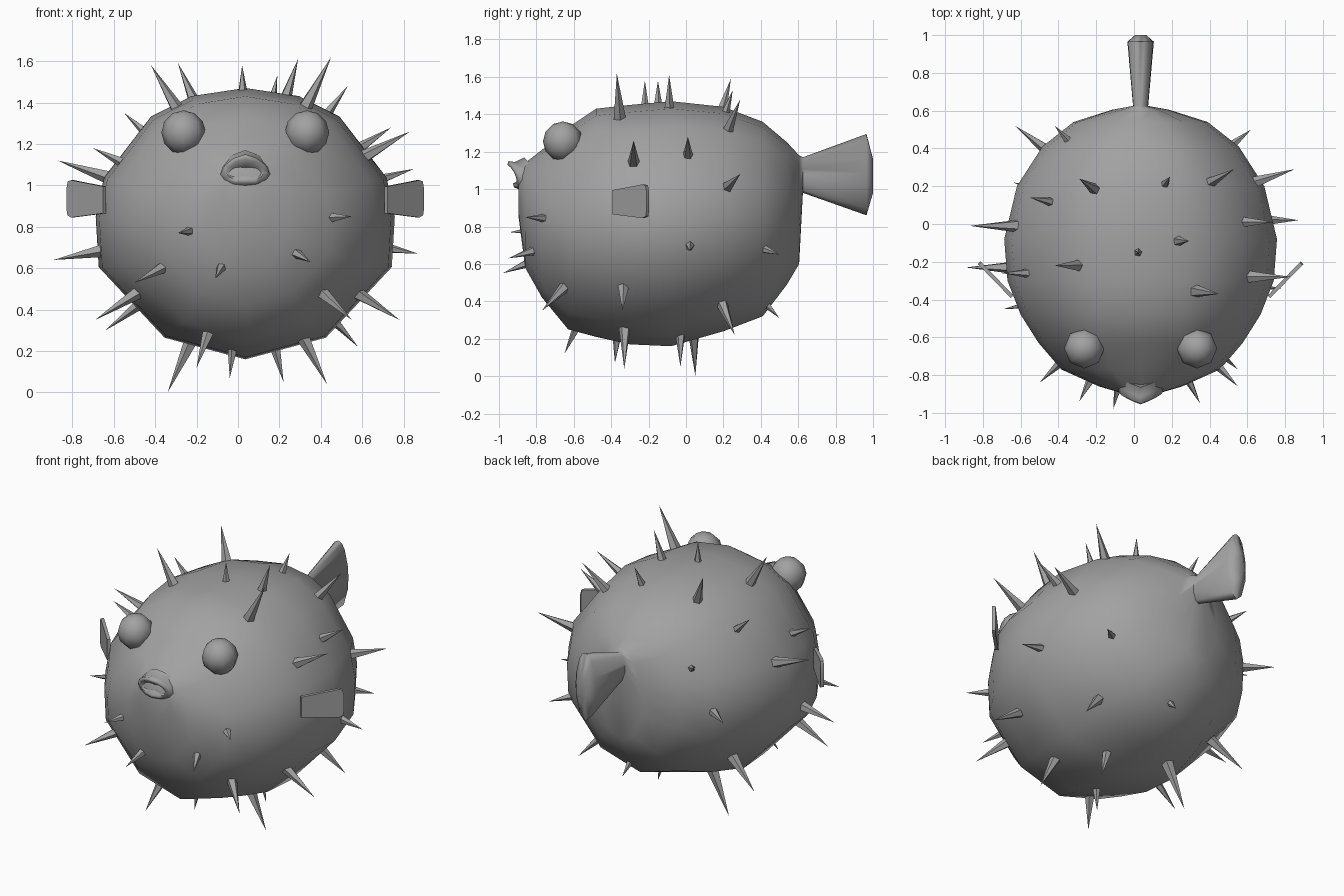
import bpy, bmesh, math
from mathutils import Vector
from mathutils.bvhtree import BVHTree

if "Cube" in bpy.data.objects:
    bpy.data.objects.remove(bpy.data.objects["Cube"])

CX = 0.035  # x of the mirror plane of the fish
grey = bpy.data.materials.new("grey")
grey.diffuse_color = (0.36, 0.36, 0.36, 1)
grey.use_nodes = True
grey.node_tree.nodes["Principled BSDF"].inputs["Base Color"].default_value = grey.diffuse_color


def finish(bm, name, angle=None):
    """Turn a bmesh into a named grey object, smooth below the given angle."""
    bmesh.ops.recalc_face_normals(bm, faces=bm.faces[:])
    me = bpy.data.meshes.new(name)
    bm.to_mesh(me)
    bm.free()
    me.materials.append(grey)
    ob = bpy.data.objects.new(name, me)
    bpy.context.collection.objects.link(ob)
    if angle:
        bpy.ops.object.select_all(action='DESELECT')
        ob.select_set(True)
        bpy.context.view_layer.objects.active = ob
        bpy.ops.object.shade_smooth_by_angle(angle=math.radians(angle))
    return ob


def loft(rings):
    """Bridge equal rings of points and cap both ends."""
    bm = bmesh.new()
    loops = [[bm.verts.new(p) for p in r] for r in rings]
    n = len(loops[0])
    for a, b in zip(loops, loops[1:]):
        for i in range(n):
            j = (i + 1) % n
            bm.faces.new((a[i], a[j], b[j], b[i]))
    bm.faces.new(loops[0])
    bm.faces.new(loops[-1])
    return bm


# Half cross-section of the body, from crown to belly, mirrored into a full ring
half = [(0, 1), (0.36, 0.94), (0.63, 0.79), (0.945, 0.34), (1, 0.05),
        (0.98, -0.32), (0.54, -0.84), (0, -1)]
body_ring = half + [(-x, z) for x, z in half[-2:0:-1]]
oval_ring = [(math.cos(math.tau * i / 12), math.sin(math.tau * i / 12)) for i in range(12)]


def section(y, hw, lo, hi, ring, droop=0.0, lean=0.0, curl=0.0):
    mid, h = (lo + hi) / 2, (hi - lo) / 2
    return [(CX + hw * x, y - lean * z + curl * hw * abs(x),
             mid + h * z - droop * hw * abs(x)) for x, z in ring]


# Round body running into the flared tail: y, half width, bottom, top
sections = [
    (-0.895, 0.10, 0.85, 1.10), (-0.86, 0.22, 0.58, 1.14), (-0.77, 0.42, 0.42, 1.21),
    (-0.63, 0.54, 0.25, 1.33), (-0.48, 0.635, 0.21, 1.43), (-0.30, 0.705, 0.17, 1.45),
    (-0.08, 0.722, 0.16, 1.47), (0.20, 0.655, 0.24, 1.44), (0.41, 0.52, 0.32, 1.36),
    (0.54, 0.355, 0.49, 1.25), (0.605, 0.15, 0.60, 1.18), (0.625, 0.04, 0.98, 1.17),
    (0.965, 0.07, 0.86, 1.295), (1.00, 0.03, 0.98, 1.16)]
body_bm = loft([section(*s, body_ring) for s in sections])
tree = BVHTree.FromBMesh(body_bm)
finish(body_bm, "body_and_tail", 80)

# Puckered mouth: lips curl back at the corners around a shallow hollow
lips = [(-0.85, 0.15, 0.96, 1.17), (-0.90, 0.125, 0.995, 1.145), (-0.935, 0.115, 1.01, 1.15),
        (-0.94, 0.09, 1.03, 1.13), (-0.885, 0.055, 1.06, 1.09)]
finish(loft([section(*s, oval_ring, 0.18, 0.015, 0.35) for s in lips]), "mouth", 80)

for side, label in ((-1, "left"), (1, "right")):
    # Bulging eyes
    bm = bmesh.new()
    bmesh.ops.create_uvsphere(bm, u_segments=8, v_segments=6, radius=0.107)
    for v in bm.verts:
        v.co += Vector((CX + side * 0.298, -0.658, 1.255))
    finish(bm, label + "_eye", 60)

    # Thin side fins, angled back and rounded at the outer corners
    inner = Vector((CX + side * 0.68, -0.385, 0))
    outer = Vector((CX + side * 0.855, -0.205, 0))
    d = (outer - inner).normalized()
    nrm = Vector((-d.y, d.x, 0)) * 0.01
    outline = [(0, 0.865), (0.88, 0.845), (0.98, 0.855), (1, 0.88),
               (1, 0.99), (0.97, 1.02), (0.88, 1.025), (0, 0.995)]
    finish(loft([[inner.lerp(outer, t) + Vector((0, 0, z)) + nrm * k for t, z in outline]
                 for k in (-1, 1)]), label + "_side_fin", 30)

# Spines point away from the body's core; only their tips are listed
tips = [
    # back and crown
    (-0.42, -0.22, 1.58), (-0.29, 0.24, 1.59), (0.02, -0.15, 1.58), (0.19, 0.25, 1.53),
    (0.29, -0.09, 1.61), (0.45, -0.37, 1.62), (0.53, 0.29, 1.48), (-0.55, 0.14, 1.35),
    # flanks
    (0.83, -0.28, 1.26), (0.74, 0.01, 1.28), (0.85, 0.29, 1.08), (0.87, 0.02, 0.67),
    (0.62, 0.50, 0.65), (-0.89, -0.23, 0.64), (-0.87, -0.01, 1.12), (-0.70, -0.26, 1.18),
    (-0.42, 0.52, 1.15), (-0.63, 0.52, 0.85),
    # belly
    (0.78, -0.34, 0.35), (0.58, 0.26, 0.22), (0.43, -0.33, 0.04), (0.22, -0.03, 0.05),
    (-0.04, -0.38, 0.07), (-0.20, -0.65, 0.12), (-0.34, 0.05, 0.0), (-0.64, 0.22, 0.30),
    (-0.69, -0.45, 0.35), (0.10, 0.50, 0.31),
    # face
    (0.55, -0.77, 0.35), (-0.50, -0.84, 0.53), (-0.11, -0.98, 0.55), (0.35, -0.95, 0.63),
    (-0.29, -0.94, 0.77), (0.55, -0.86, 0.85)]
bm = bmesh.new()
for t in tips:
    tip = Vector(t)
    core = Vector((CX, min(max(tip.y, -0.32), 0.02), 0.82))
    d = (core - tip).normalized()
    hit = tree.ray_cast(tip, d)[0] or tip + d * 0.18
    base = hit + d * 0.03
    u = d.orthogonal().normalized()
    w = d.cross(u)
    r = 0.018 + 0.075 * (hit - tip).length
    ring = [bm.verts.new(base + r * (u * math.cos(a) + w * math.sin(a)))
            for a in (math.tau * i / 5 for i in range(5))]
    top = bm.verts.new(tip)
    bm.faces.new(ring)
    for i in range(5):
        bm.faces.new((ring[i], ring[(i + 1) % 5], top))
finish(bm, "spines")
